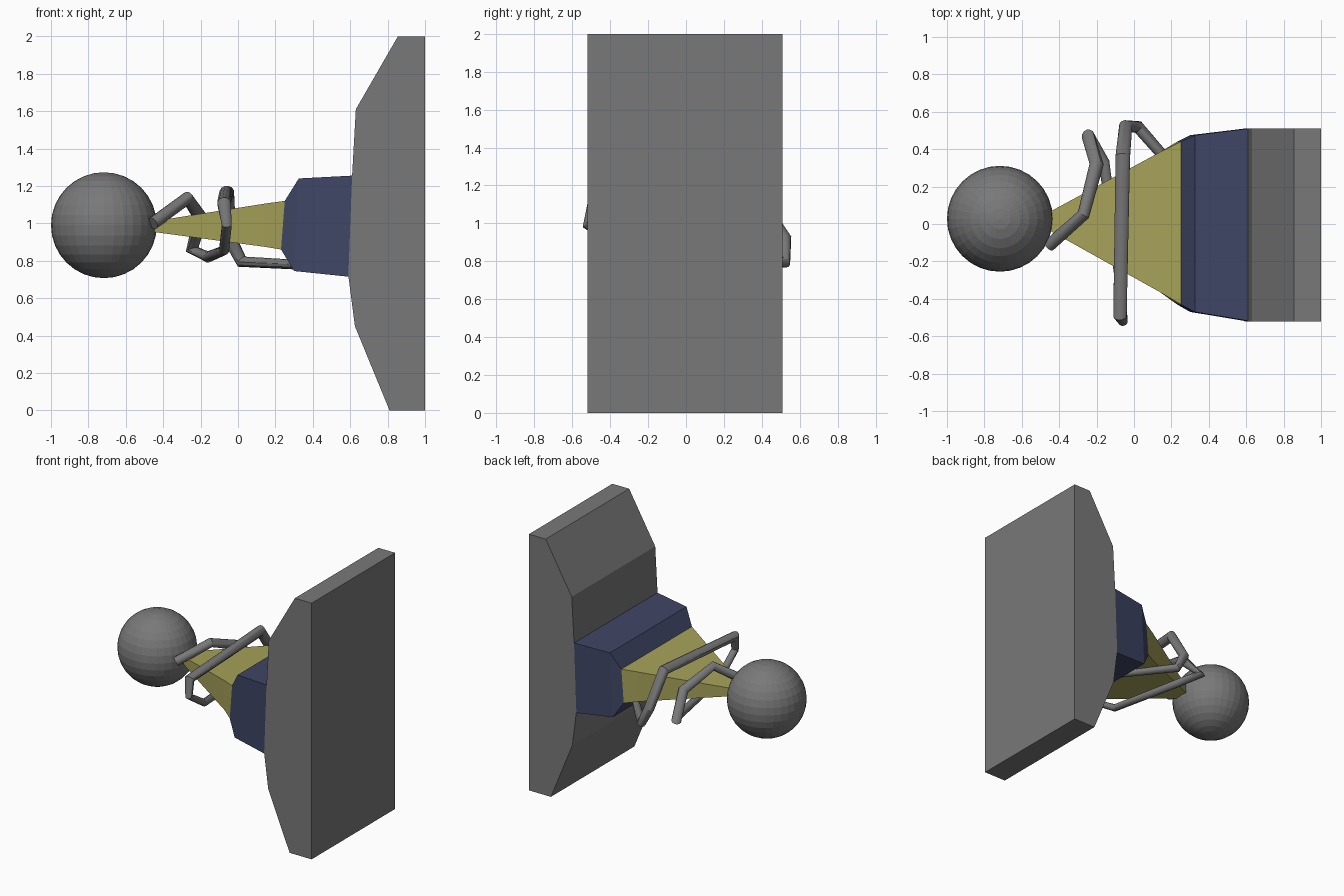
import bpy, bmesh, math

if "Cube" in bpy.data.objects:
    bpy.data.objects.remove(bpy.data.objects["Cube"])


def material(name, rgb):
    m = bpy.data.materials.new(name)
    m.diffuse_color = (*rgb, 1)
    m.use_nodes = True
    m.node_tree.nodes["Principled BSDF"].inputs["Base Color"].default_value = m.diffuse_color
    return m


def loft(name, rings, mat):
    """Each ring is (top x, top z, bottom x, bottom z, y min, y max)."""
    bm = bmesh.new()
    loops = []
    for xt, zt, xb, zb, y0, y1 in rings:
        loops.append([bm.verts.new(p) for p in
                      ((xt, y0, zt), (xt, y1, zt), (xb, y1, zb), (xb, y0, zb))])
    for a, b in zip(loops, loops[1:]):
        for i in range(4):
            j = (i + 1) % 4
            bm.faces.new((a[i], a[j], b[j], b[i]))
    bm.faces.new(loops[0])
    bm.faces.new(loops[-1][::-1])
    bmesh.ops.recalc_face_normals(bm, faces=bm.faces)
    me = bpy.data.meshes.new(name)
    bm.to_mesh(me)
    bm.free()
    me.materials.append(mat)
    ob = bpy.data.objects.new(name, me)
    bpy.context.collection.objects.link(ob)
    return ob


yellow = material("yellow", (0.38, 0.36, 0.10))
blue = material("blue", (0.05, 0.06, 0.13))
grey = material("dark_grey", (0.19, 0.19, 0.19))

# Tall end slab with chamfered inner side
loft("end_slab", [
    (0.61, 1.255, 0.59, 0.72, -0.52, 0.51),
    (0.63, 1.61, 0.625, 0.45, -0.52, 0.51),
    (0.855, 2.0, 0.81, 0.0, -0.52, 0.51),
    (1.0, 2.0, 1.0, 0.0, -0.52, 0.51)], grey)

# Blue collar
loft("collar", [
    (0.25, 1.12, 0.23, 0.86, -0.43, 0.44),
    (0.325, 1.24, 0.30, 0.745, -0.47, 0.475),
    (0.61, 1.255, 0.59, 0.715, -0.518, 0.51)], blue)

# Yellow wedge tapering to the ball
loft("tapered_body", [
    (-0.46, 1.01, -0.46, 0.955, -0.03, 0.06),
    (0.14, 1.105, 0.14, 0.875, -0.365, 0.385),
    (0.25, 1.12, 0.23, 0.86, -0.43, 0.44)], yellow)

# Faceted ball
bpy.ops.mesh.primitive_uv_sphere_add(segments=32, ring_count=16, radius=0.283,
                                     location=(-0.717, 0.028, 0.99))
ball = bpy.context.object
ball.name = "ball"
ball.data.materials.append(grey)

# Tube wound around the body: x, y, z, radius
path = [
    (-0.455, -0.115, 1.00, 0.034),
    (-0.27, 0.05, 1.135, 0.034),
    (-0.20, 0.32, 1.03, 0.038),
    (-0.245, 0.47, 0.86, 0.036),
    (-0.16, 0.33, 0.82, 0.030),
    (-0.075, -0.31, 0.855, 0.027),
    (-0.06, -0.52, 0.99, 0.027),
    (-0.075, -0.49, 1.11, 0.037),
    (-0.06, 0.36, 1.165, 0.040),
    (-0.045, 0.52, 0.92, 0.037),
    (0.02, 0.52, 0.795, 0.033),
    (0.30, 0.20, 0.78, 0.026)]
cu = bpy.data.curves.new("wound_tube", 'CURVE')
cu.dimensions = '3D'
cu.bevel_depth = 1.0
cu.bevel_resolution = 4
cu.use_fill_caps = True
sp = cu.splines.new('POLY')
sp.points.add(len(path) - 1)
for pt, (x, y, z, r) in zip(sp.points, path):
    pt.co = (x, y, z, 1)
    pt.radius = r
tube = bpy.data.objects.new("wound_tube", cu)
bpy.context.collection.objects.link(tube)
bpy.ops.object.select_all(action='DESELECT')
tube.select_set(True)
bpy.context.view_layer.objects.active = tube
bpy.ops.object.convert(target='MESH')
tube = bpy.context.object
tube.data.materials.clear()
tube.data.materials.append(grey)
bpy.ops.object.shade_smooth_by_angle(angle=math.radians(32))
